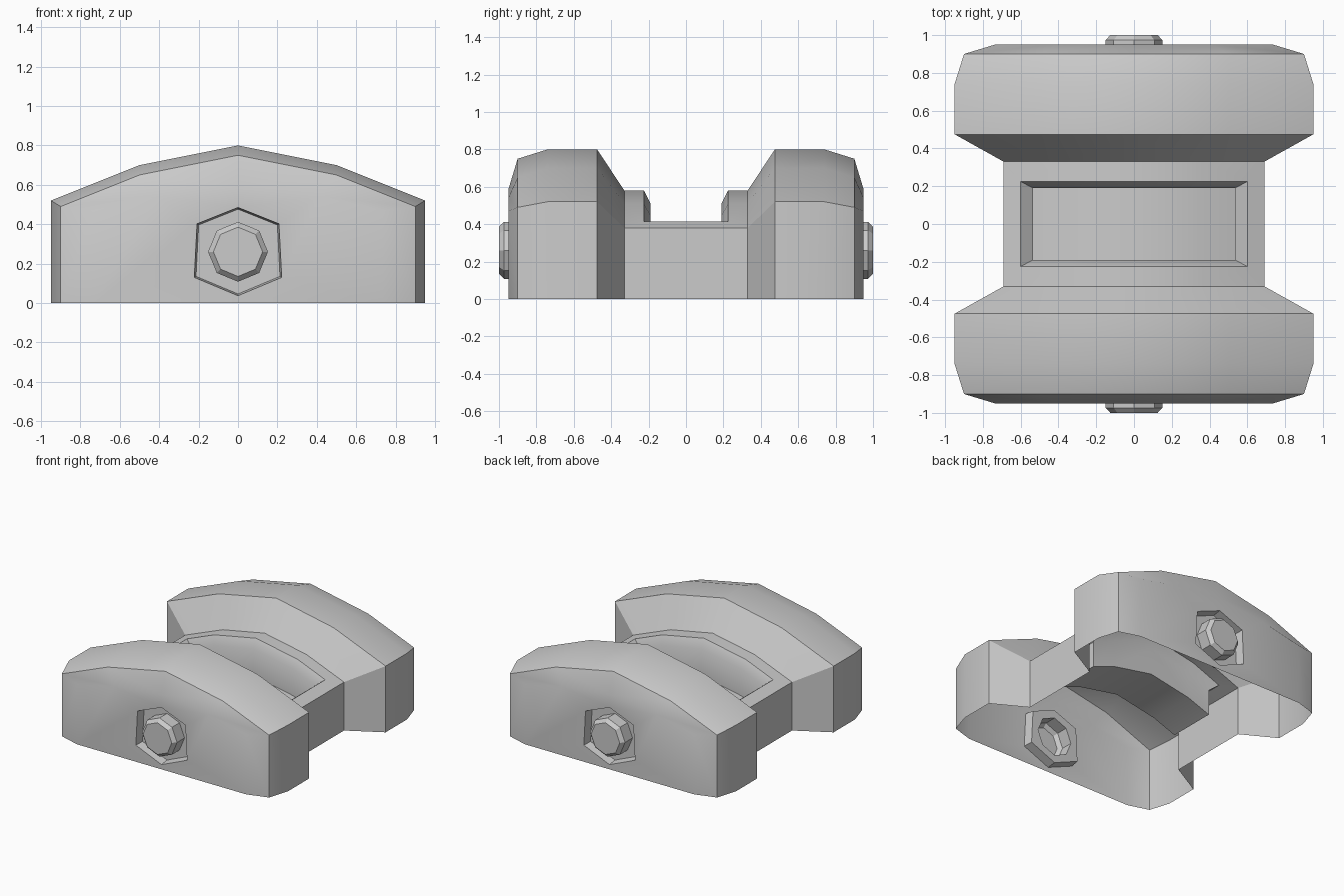
import bpy, bmesh, math
from mathutils import Vector

if "Cube" in bpy.data.objects:
    bpy.data.objects.remove(bpy.data.objects["Cube"])

OCT = [math.radians(a) for a in (90, 45, 0, -45, -90)]


def loft(bm, loops):
    # quads between successive open loops of equal length
    rows = [[bm.verts.new(p) for p in loop] for loop in loops]
    for a, b in zip(rows, rows[1:]):
        for i in range(len(a) - 1):
            bm.faces.new((a[i], a[i + 1], b[i + 1], b[i]))


def face(bm, pts):
    bm.faces.new([bm.verts.new(p) for p in pts])


def finish(name, bm):
    # weld the quarter, point normals outward, mirror to all four quarters
    bmesh.ops.remove_doubles(bm, verts=bm.verts, dist=0.0005)
    bmesh.ops.recalc_face_normals(bm, faces=bm.faces)
    total = sum((f.normal * f.calc_area() for f in bm.faces), Vector())
    if total.dot(Vector((1, 1, 1))) < 0:
        bmesh.ops.reverse_faces(bm, faces=bm.faces)
    me = bpy.data.meshes.new(name)
    bm.to_mesh(me)
    bm.free()
    ob = bpy.data.objects.new(name, me)
    bpy.context.collection.objects.link(ob)
    m = ob.modifiers.new("mirror", 'MIRROR')
    m.use_axis = (True, True, False)
    m.merge_threshold = 0.001
    bpy.ops.object.select_all(action='DESELECT')
    ob.select_set(True)
    bpy.context.view_layer.objects.active = ob
    bpy.ops.object.modifier_apply(modifier="mirror")
    bpy.ops.object.shade_smooth_by_angle(angle=math.radians(30))
    return ob


def half_oct(r, y):
    return [(r * math.cos(a), y, 0.26 + r * math.sin(a)) for a in OCT]


# body: open-bottomed shell, arched rings from the bridge to the outer face
def ring(y, xe, ze, xm, zm, zt):
    return [(xe, y, 0), (xe, y, ze), (xm, y, zm), (0, y, zt)]


bm = bmesh.new()
rings = [ring(0.33, 0.69, 0.38, 0.363, 0.51, 0.58),
         ring(0.475, 0.95, 0.52, 0.5, 0.7, 0.8),
         ring(0.74, 0.95, 0.52, 0.5, 0.7, 0.8),
         ring(0.90, 0.90, 0.49, 0.5, 0.65, 0.75),
         ring(0.95, 0.735, 0.47, 0.41, 0.54, 0.585)]
loft(bm, rings)

# bridge end wall
face(bm, [(0.69, 0, 0), (0.69, 0.33, 0), (0.69, 0.33, 0.38), (0.69, 0, 0.38)])


# bridge top with bevelled well
def well(y, xm, xe, zt, zm, ze):
    return [(0, y, zt), (xm, y, zm), (xe, y, ze), (xe, 0, ze)]


loft(bm, [well(0.33, 0.363, 0.69, 0.58, 0.51, 0.38),
          well(0.225, 0.363, 0.60, 0.58, 0.51, 0.415),
          well(0.19, 0.345, 0.535, 0.51, 0.445, 0.365),
          well(0.19, 0.345, 0.535, 0.30, 0.235, 0.165)])
floor = [(0, 0.30), (0.345, 0.235), (0.535, 0.165)]
loft(bm, [[(x, 0.19, z) for x, z in floor], [(x, 0, z) for x, z in floor]])

# outer face with hexagonal recess
hexa = [(0, 0.485), (0.208, 0.402), (0.222, 0.13), (0, 0.037)]
outer = [(x, 0.95, z) for x, z in hexa]
inner = [(x * 0.96, 0.88, 0.26 + (z - 0.26) * 0.96) for x, z in hexa]
face(bm, [(0, 0.95, 0)] + rings[-1] + outer)
loft(bm, [outer, inner])
face(bm, inner + half_oct(0.152, 0.88)[::-1])
finish("link_body", bm)

# bolts: hollow chamfered octagons standing in the recesses
bm = bmesh.new()
loft(bm, [half_oct(0.152, 0.88), half_oct(0.152, 0.973), half_oct(0.125, 1.0)])
face(bm, half_oct(0.125, 1.0))
finish("bolt_heads", bm)
